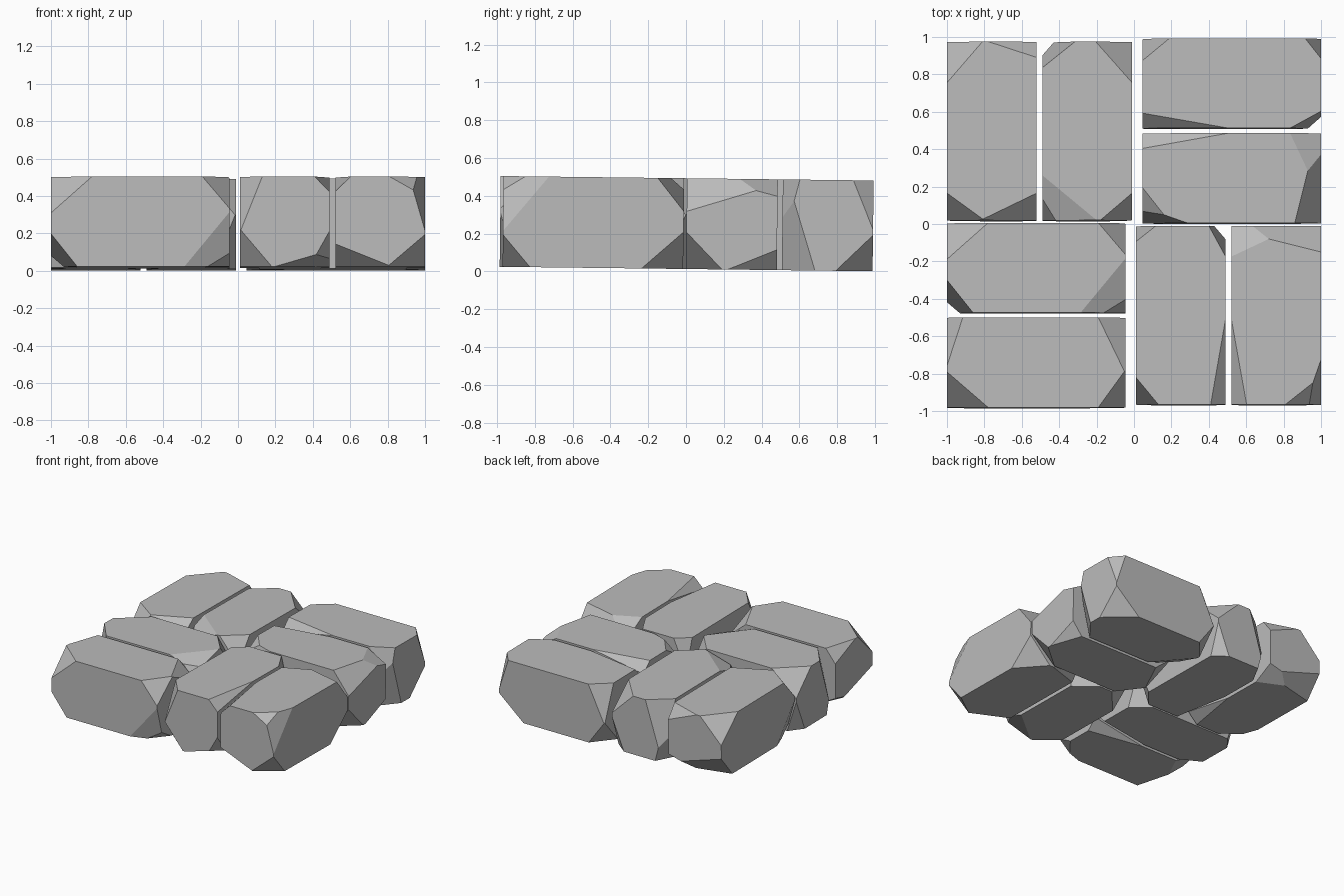
import bpy, bmesh
from mathutils import Matrix, Vector

cube = bpy.data.objects.get("Cube")
if cube:
    bpy.data.objects.remove(cube, do_unlink=True)

# Stone material
GREY = (0.5, 0.5, 0.5, 1.0)
mat = bpy.data.materials.new("stone grey")
mat.use_nodes = True
mat.diffuse_color = GREY
mat.node_tree.nodes["Principled BSDF"].inputs["Base Color"].default_value = GREY

SIZE = Vector((0.955, 0.48, 0.48))

# Chipped corners: which corner, and how far the chip runs along each edge
CHIPS = [
    ((-1, -1, 1), (0.22, 0.19, 0.195)),
    ((1, -1, 1), (0.145, 0.20, 0.17)),
    ((-1, 1, 1), (0.085, 0.26, 0.107)),
    ((1, 1, 1), (0.145, 0.30, 0.12)),
    ((-1, -1, -1), (0.14, 0.56, 0.175)),
    ((-1, 1, -1), (0.165, 0.35, 0.09)),
    ((1, -1, -1), (0.24, 0.084, 0.29)),
    ((1, -1, -1), (0.15, 0.19, 0.107)),
    ((1, 1, -1), (0.46, 0.082, 0.08)),
]


def chipped_stone():
    """One rectangular stone with every corner sliced off by a flat plane."""
    bm = bmesh.new()
    bmesh.ops.create_cube(bm, size=1)
    bmesh.ops.scale(bm, vec=SIZE, verts=bm.verts)
    for signs, run in CHIPS:
        corner = Vector([s * d / 2 for s, d in zip(signs, SIZE)])
        normal = Vector([s / r for s, r in zip(signs, run)])
        point = corner - Vector((signs[0] * run[0], 0, 0))
        cut = bmesh.ops.bisect_plane(bm, geom=bm.verts[:] + bm.edges[:] + bm.faces[:],
                                     plane_co=point, plane_no=normal, clear_outer=True)
        rim = [e for e in cut["geom_cut"] if isinstance(e, bmesh.types.BMEdge)]
        bmesh.ops.contextual_create(bm, geom=rim)
    bmesh.ops.recalc_face_normals(bm, faces=bm.faces)
    mesh = bpy.data.meshes.new("chipped_stone")
    bm.to_mesh(mesh)
    bm.free()
    mesh.materials.append(mat)
    return mesh


AXES = {"X": (1, 0, 0), "Y": (0, 1, 0), "Z": (0, 0, 1),
        "x": (-1, 0, 0), "y": (0, -1, 0), "z": (0, 0, -1)}


def turn(code):
    """Rotation sending the stone's three axes to the named ones (lower case = negative)."""
    return Matrix([AXES[c] for c in code]).transposed().to_4x4()


# The same stone, turned eight ways and laid in a basket weave of pairs
STONES = [
    ("back_left_outer_stone", "yXZ", (-0.76, 0.495)),
    ("back_left_inner_stone", "yzX", (-0.25, 0.495)),
    ("back_right_rear_stone", "xZY", (0.522, 0.75)),
    ("back_right_near_stone", "xYz", (0.522, 0.243)),
    ("front_left_rear_stone", "XzY", (-0.523, -0.237)),
    ("front_left_near_stone", "XYZ", (-0.523, -0.743)),
    ("front_right_inner_stone", "yZx", (0.25, -0.49)),
    ("front_right_outer_stone", "yxz", (0.76, -0.49)),
]

mesh = chipped_stone()
tilt = Matrix.Rotation(-0.012, 4, "X")   # the whole bed leans slightly back
lift = Matrix.Translation((0, 0, 0.2525))
for name, code, (x, y) in STONES:
    stone = bpy.data.objects.new(name, mesh)
    stone.matrix_world = lift @ tilt @ Matrix.Translation((x, y, 0)) @ turn(code)
    bpy.context.collection.objects.link(stone)
